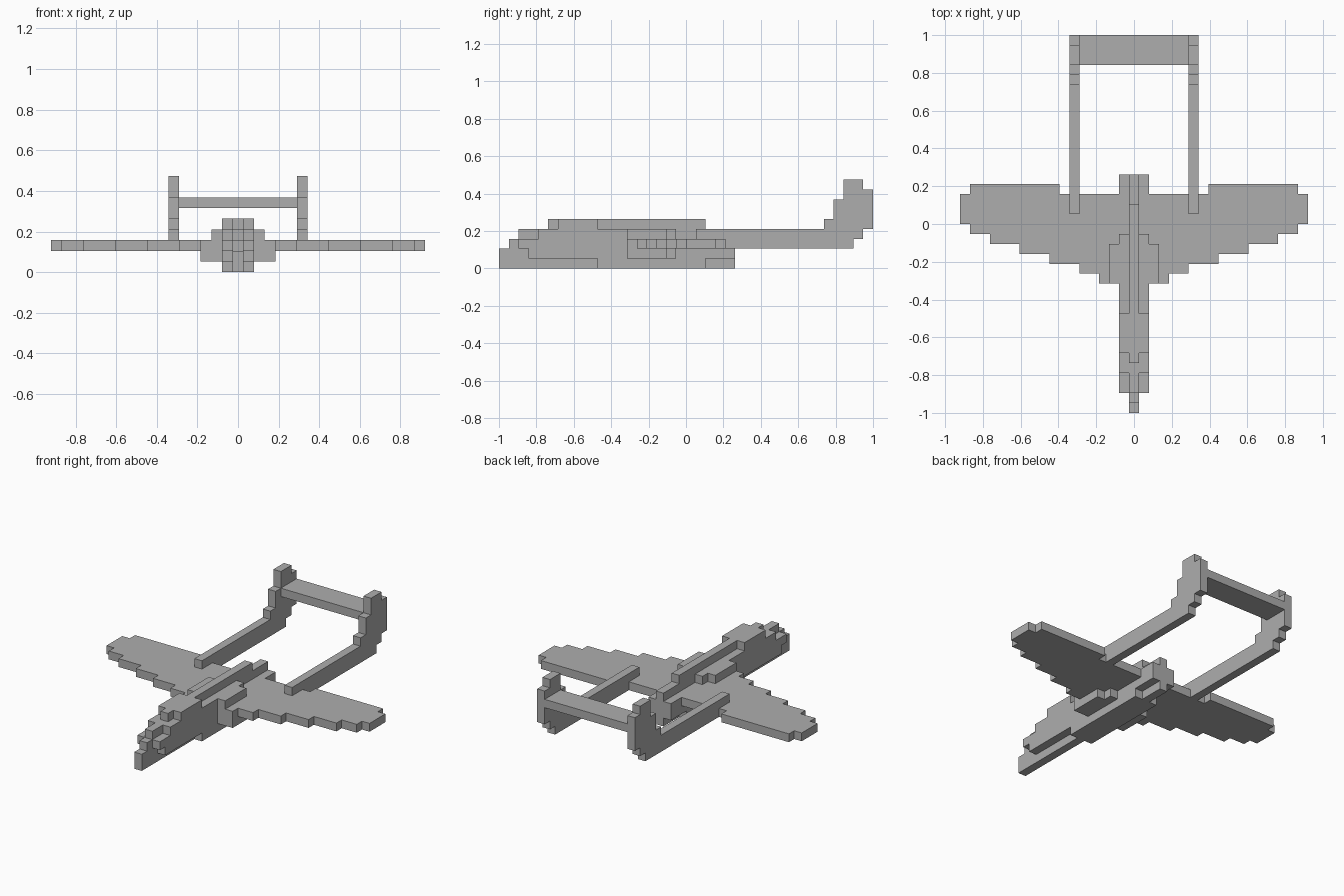
import bpy, bmesh

if "Cube" in bpy.data.objects:
    bpy.data.objects.remove(bpy.data.objects["Cube"])

U = 1 / 19  # one block: the model is 38 blocks long

grey = bpy.data.materials.new("plain_grey")
grey.diffuse_color = (0.42, 0.42, 0.42, 1)
grey.use_nodes = True
grey.node_tree.nodes["Principled BSDF"].inputs["Base Color"].default_value = grey.diffuse_color


def stair_outline(rows):
    """Rows of (low, high, start, end) -> stepped outline of (row, y) points."""
    up = [p for lo, hi, s, e in rows for p in ((lo, e), (hi, e))]
    down = [p for lo, hi, s, e in reversed(rows) for p in ((hi, s), (lo, s))]
    pts = []
    for p in up + down:
        while len(pts) > 1 and (pts[-1][0] == pts[-2][0] == p[0] or pts[-1][1] == pts[-2][1] == p[1]):
            pts.pop()  # drop points in the middle of a straight edge
        if not pts or p != pts[-1]:
            pts.append(p)
    return pts


def make_part(name, rows, axis, low, high, mirror=True):
    """Extrude a stepped outline along x (rows stacked in z) or along z (rows stacked in x)."""
    def place(r, y, d):
        x, z = (d, r) if axis == "x" else (r, d)
        return (x * U, y * U - 1, z * U)

    bm = bmesh.new()
    base = bm.faces.new([bm.verts.new(place(r, y, low)) for r, y in stair_outline(rows)])
    top = bmesh.ops.extrude_face_region(bm, geom=[base])["geom"]
    shift = (high - low) * U
    bmesh.ops.translate(bm, verts=[v for v in top if isinstance(v, bmesh.types.BMVert)],
                        vec=(shift, 0, 0) if axis == "x" else (0, 0, shift))
    bmesh.ops.recalc_face_normals(bm, faces=bm.faces)
    mesh = bpy.data.meshes.new(name)
    bm.to_mesh(mesh)
    bm.free()
    mesh.materials.append(grey)
    obj = bpy.data.objects.new(name, mesh)
    bpy.context.collection.objects.link(obj)
    if mirror:
        obj.modifiers.new("mirror", "MIRROR").use_axis[0] = True
    return obj


def layers(first, spans):
    """Give each (start, end) span its own one-block layer."""
    return [(first + i, first + i + 1, s, e) for i, (s, e) in enumerate(spans)]


# Fuselage: centre slice and the slices on either side
make_part("fuselage_core", layers(0, [(0, 24), (0, 24), (1, 24), (2, 24), (5, 21)]),
          "x", -0.5, 0.5, mirror=False)
make_part("fuselage_sides", layers(0, [(10, 21), (3, 24), (2, 24), (4, 18), (6, 10)]),
          "x", 0.5, 1.5)

# Fairings above and below the wing roots
make_part("upper_fairings", [(1.5, 2.5, 13, 17)], "z", 3, 4)
make_part("lower_fairings", [(1.5, 2.5, 13, 18), (2.5, 3.5, 13, 17)], "z", 1, 2)

# Wings, with stepped leading edge
make_part("wings", [(1.5, 3.5, 13, 22), (3.5, 5.5, 14, 22), (5.5, 7.5, 15, 22),
                    (7.5, 8.5, 15, 23), (8.5, 11.5, 16, 23), (11.5, 14.5, 17, 23),
                    (14.5, 16.5, 18, 23), (16.5, 17.5, 19, 22)], "z", 2, 3)

# Twin booms rising into the fins, joined by the tailplane
make_part("tail_booms", layers(2, [(22, 36), (20, 37), (33, 38), (34, 38), (34, 38), (35, 38), (35, 37)]),
          "x", 5.5, 6.5)
make_part("tailplane", [(-5.5, 5.5, 35, 38)], "z", 6, 7, mirror=False)
